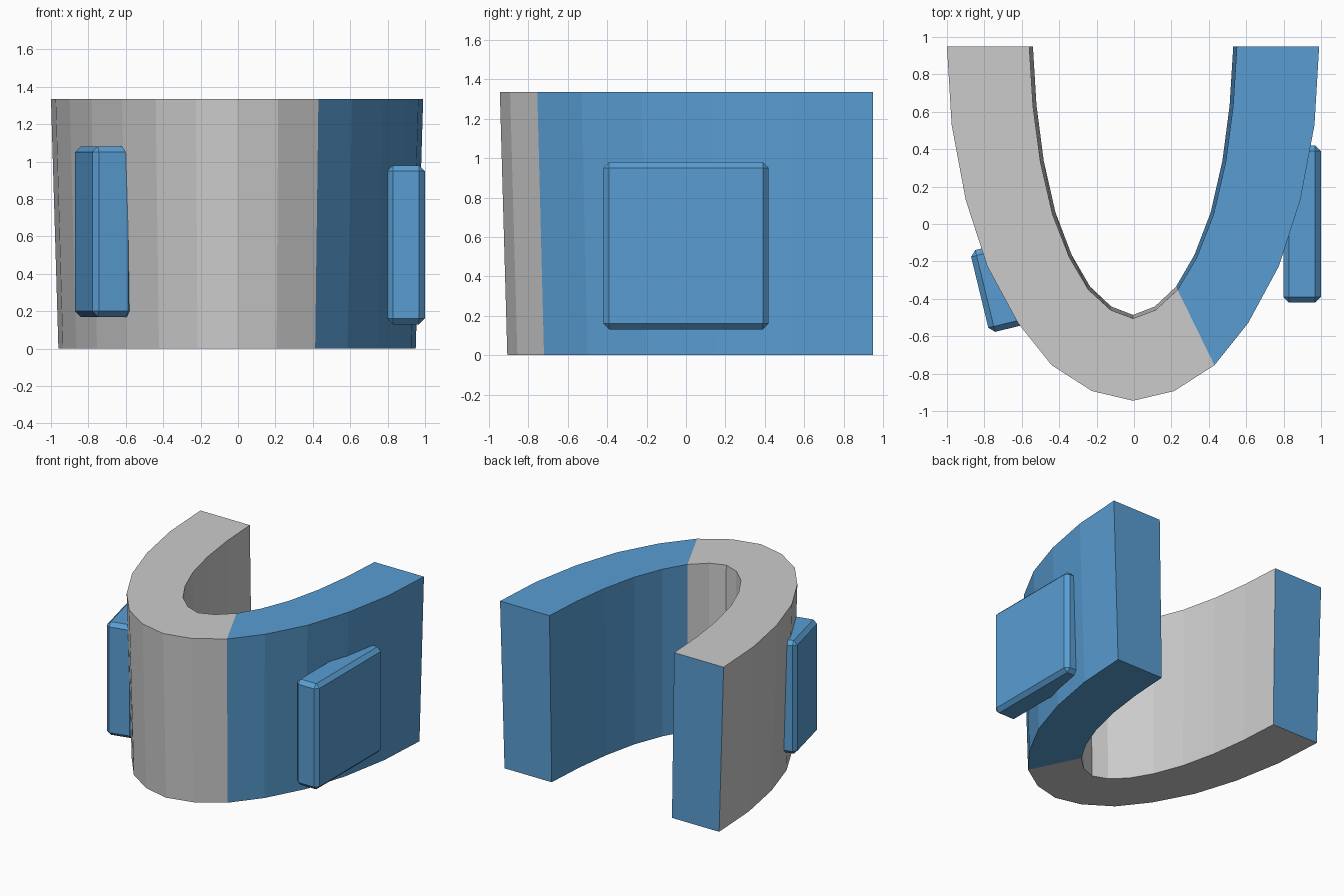
import bpy, bmesh
from math import radians

if "Cube" in bpy.data.objects:
    bpy.data.objects.remove(bpy.data.objects["Cube"])

H, CX, YB = 1.335, -0.005, 0.95   # height, mirror axis, open-end plane

blue = bpy.data.materials.new("blue")
blue.diffuse_color = (0.10, 0.34, 0.65, 1)
blue.use_nodes = True
blue.node_tree.nodes["Principled BSDF"].inputs["Base Color"].default_value = blue.diffuse_color

# right half of the outer and inner curves at the top rim, open end to nose
OUTER = [(0.995, 0.95), (0.97, 0.53), (0.895, 0.13), (0.78, -0.225),
         (0.615, -0.53), (0.435, -0.755), (0.22, -0.893), (0, -0.945)]
INNER = [(0.555, 0.95), (0.535, 0.63), (0.495, 0.33), (0.43, 0.05),
         (0.34, -0.18), (0.238, -0.352), (0.12, -0.46), (0, -0.505)]


def full(half, sx=1, sy=1):
    """Mirror a half curve and shrink it towards the open end plane."""
    pts = half + [(-x, y) for x, y in reversed(half[:-1])]
    return [(CX + x * sx, YB + (y - YB) * sy) for x, y in pts]


# tapered U-shaped band, blue on the right arm and on both end faces
bm = bmesh.new()


def ring(pts, z):
    return [bm.verts.new((x, y, z)) for x, y in pts]


ot, it = ring(full(OUTER), H), ring(full(INNER), H)
ob, ib = ring(full(OUTER, 0.96, 0.98), 0), ring(full(INNER, 0.965, 0.987), 0)
loops = [ot, it, ib, ob]
for i in range(len(ot) - 1):
    for a, b in zip(loops, loops[1:] + loops[:1]):
        f = bm.faces.new((a[i], a[i + 1], b[i + 1], b[i]))
        f.material_index = 1 if i < 5 else 0
for i in (0, -1):
    bm.faces.new([l[i] for l in loops]).material_index = 1
bmesh.ops.recalc_face_normals(bm, faces=bm.faces)
me = bpy.data.meshes.new("curved_band")
bm.to_mesh(me)
bm.free()
me.materials.append(None)
me.materials.append(blue)
band = bpy.data.objects.new("curved_band", me)
bpy.context.collection.objects.link(band)


# chamfered side pads
def pad(name, loc, size, angle=0):
    bpy.ops.mesh.primitive_cube_add(size=1, location=loc,
                                    rotation=(0, 0, radians(angle)))
    o = bpy.context.object
    o.name = name
    o.scale = size
    bpy.ops.object.transform_apply(location=False, rotation=False, scale=True)
    m = o.modifiers.new("chamfer", 'BEVEL')
    m.width, m.segments = 0.03, 1
    o.data.materials.append(blue)


pad("right_pad", (0.899, 0, 0.555), (0.20, 0.84, 0.85))
pad("left_pad", (-0.718, -0.339, 0.625), (0.22, 0.45, 0.91), 13.6)
